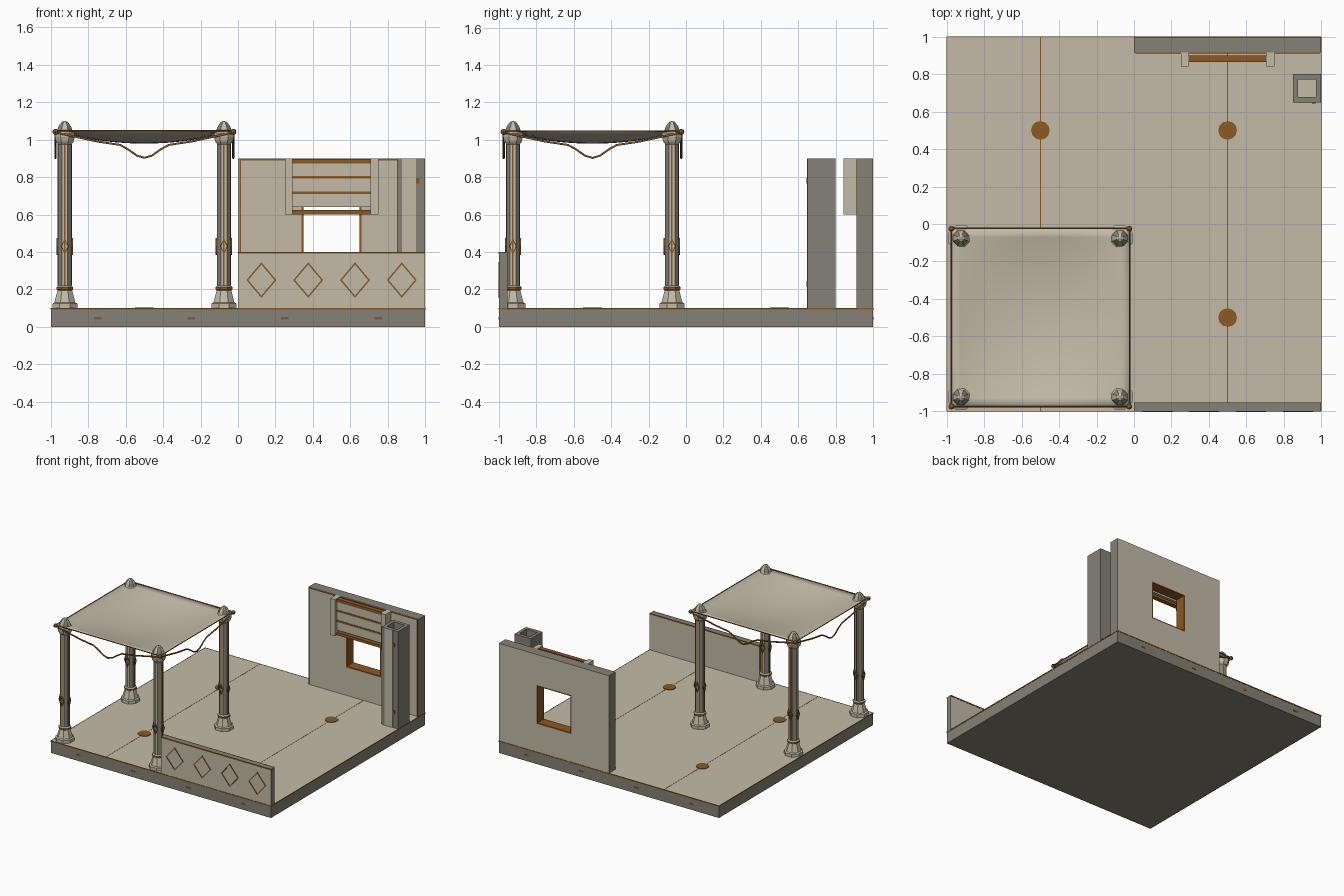
import bpy, bmesh, math
from mathutils import Matrix, Vector

if "Cube" in bpy.data.objects:
    bpy.data.objects.remove(bpy.data.objects["Cube"], do_unlink=True)


def material(name, rgb):
    m = bpy.data.materials.new(name)
    m.use_nodes = True
    m.diffuse_color = (*rgb, 1)
    m.node_tree.nodes["Principled BSDF"].inputs["Base Color"].default_value = (*rgb, 1)
    return m


BEIGE = material("warm beige", (0.55, 0.5, 0.395))
GREY = material("stone grey", (0.235, 0.222, 0.18))
BRONZE = material("brown bronze", (0.26, 0.1, 0.017))


def finish(name, bm, mats, rule=None):
    bm.normal_update()
    if rule:
        for f in bm.faces:
            f.material_index = rule(f)
    mesh = bpy.data.meshes.new(name)
    bm.to_mesh(mesh)
    bm.free()
    for m in mats:
        mesh.materials.append(m)
    ob = bpy.data.objects.new(name, mesh)
    bpy.context.collection.objects.link(ob)
    return ob


def boxes(name, spans, mats, rule=None):
    """One object from boxes given as (x0, x1, y0, y1, z0, z1)."""
    bm = bmesh.new()
    for x0, x1, y0, y1, z0, z1 in spans:
        mat = Matrix.Translation(((x0 + x1) / 2, (y0 + y1) / 2, (z0 + z1) / 2))
        mat = mat @ Matrix.Diagonal((x1 - x0, y1 - y0, z1 - z0, 1))
        bmesh.ops.create_cube(bm, size=1, matrix=mat)
    return finish(name, bm, mats, rule)


def diamond(name, centre, half_w, half_h, line, turn=0.0, depth=0.006):
    """Thin diamond outline, facing -y before it is turned about z."""
    bm = bmesh.new()
    k = line / half_w
    spin = Matrix.Translation(centre) @ Matrix.Rotation(turn, 4, 'Z')
    dirs = [(half_w, 0), (0, half_h), (-half_w, 0), (0, -half_h)]
    rings = [[bm.verts.new(spin @ Vector((x * s, 0, z * s))) for x, z in dirs] for s in (1, 1 - k)]
    for i in range(4):
        j = (i + 1) % 4
        bm.faces.new((rings[0][i], rings[0][j], rings[1][j], rings[1][i]))
    ob = finish(name, bm, [BRONZE])
    sol = ob.modifiers.new("thickness", 'SOLIDIFY')
    sol.thickness, sol.offset = depth, 0
    return ob


def tube(name, points, radius, cyclic=False):
    cu = bpy.data.curves.new(name, 'CURVE')
    cu.dimensions = '3D'
    cu.bevel_depth, cu.bevel_resolution = radius, 1
    sp = cu.splines.new('POLY')
    sp.points.add(len(points) - 1)
    for p, co in zip(sp.points, points):
        p.co = (*co, 1)
    sp.use_cyclic_u = cyclic
    cu.materials.append(BRONZE)
    ob = bpy.data.objects.new(name, cu)
    bpy.context.collection.objects.link(ob)


def top_rule(f):
    return 0 if f.normal.z > 0.5 else 1


def wall_rule(f):
    return 0 if abs(f.normal.y) > 0.5 else 1


# Floor slab with trim, seams, discs and edge marks
boxes("floor_slab", [(-1, 1, -1, 1, 0, 0.1)], [BEIGE, GREY], top_rule)
e = 0.002
boxes("floor_trim", [(-1, 1, -1 - e, -1 + e, 0.092, 0.101), (-1, 1, 1 - e, 1 + e, 0.092, 0.101),
                     (-1 - e, -1 + e, -1, 1, 0.092, 0.101), (1 - e, 1 + e, -1, 1, 0.092, 0.101)], [BRONZE])
boxes("floor_seams", [(x - e, x + e, -1, 1, 0.099, 0.101) for x in (-0.5, 0.5)], [BRONZE])
boxes("slab_marks", [(x - 0.02, x + 0.02, s - e, s + e, 0.04, 0.053)
                     for x in (-0.75, -0.25, 0.25, 0.75) for s in (-1, 1)], [BRONZE])
bm = bmesh.new()
for x in (-0.5, 0.5):
    for y in (-0.5, 0.5):
        bmesh.ops.create_cone(bm, cap_ends=True, segments=12, radius1=0.05, radius2=0.05, depth=0.006,
                              matrix=Matrix.Translation((x, y, 0.101)))
finish("floor_discs", bm, [BRONZE])

# Low front wall with diamond ornaments
boxes("low_wall", [(0, 1, -1, -0.955, 0.1, 0.4)], [BEIGE, GREY], wall_rule)
boxes("low_wall_trim", [(0, 1, y - e, y + e, 0.391, 0.401) for y in (-1, -0.955)], [BRONZE])
for i in range(4):
    diamond("wall_diamond", (0.125 + i * 0.25, -1, 0.25), 0.08, 0.095, 0.01)

# Tall back wall with a window opening and thin trim on its inner face
boxes("back_wall", [(0, 0.34, 0.915, 1, 0.1, 0.9), (0.66, 1, 0.915, 1, 0.1, 0.9),
                    (0.34, 0.66, 0.915, 1, 0.1, 0.33), (0.34, 0.66, 0.915, 1, 0.65, 0.9)],
      [BEIGE, GREY], wall_rule)
boxes("window_frame", [(0.34, 0.35, 0.914, 1.0, 0.33, 0.65), (0.65, 0.66, 0.914, 1.0, 0.33, 0.65),
                       (0.35, 0.65, 0.914, 1.0, 0.33, 0.34), (0.35, 0.65, 0.914, 1.0, 0.64, 0.65)], [BRONZE])
boxes("back_wall_trim", [(0.007, 0.015, 0.912, 0.916, 0.1, 0.895), (0.985, 0.993, 0.912, 0.916, 0.1, 0.895),
                         (0.007, 0.993, 0.912, 0.916, 0.889, 0.896)], [BRONZE])

# Rolling shutter between two side brackets
boxes("shutter_brackets", [(0.25, 0.292, 0.842, 0.916, 0.6, 0.9), (0.708, 0.75, 0.842, 0.916, 0.6, 0.9)], [BEIGE])
boxes("shutter_slats", [(0.292, 0.708, 0.868, 0.895, 0.64, 0.892)], [BEIGE])
boxes("shutter_bars", [(0.292, 0.708, 0.864, 0.9, z - h, z + h)
                       for z, h in ((0.885, 0.012), (0.8, 0.007), (0.716, 0.007), (0.612, 0.011))], [BRONZE])

# Hollow square shaft with a door panel and hinges
boxes("hollow_shaft", [(0.85, 0.877, 0.65, 0.8, 0.1, 0.9), (0.973, 1, 0.65, 0.8, 0.1, 0.9),
                       (0.877, 0.973, 0.65, 0.677, 0.1, 0.9), (0.877, 0.973, 0.773, 0.8, 0.1, 0.9)], [GREY])
boxes("shaft_door", [(0.877, 0.952, 0.647, 0.651, 0.1, 0.9)], [BEIGE])
boxes("door_hinges", [(0.95, 0.97, 0.644, 0.651, z - 0.015, z + 0.015) for z in (0.23, 0.78)], [BRONZE])

# Four octagonal columns
PROFILE = [(0.067, 0.1), (0.067, 0.125), (0.056, 0.13), (0.039, 0.195), (0.045, 0.2), (0.045, 0.212),
           (0.036, 0.22), (0.036, 0.975), (0.047, 0.99), (0.053, 1.015), (0.053, 1.035), (0.042, 1.045),
           (0.034, 1.07), (0.016, 1.095), (0.002, 1.1)]


def column_rule(f):
    c, n = f.calc_center_median(), f.normal
    if 0.199 < c.z < 0.213:
        return 2
    diagonal = min(abs(n.x), abs(n.y)) > 0.2
    return 1 if diagonal and (0.22 < c.z < 0.97 or c.z > 1.04) else 0


def column(cx, cy):
    bm = bmesh.new()
    rings = []
    for r, z in PROFILE:
        r /= math.cos(math.pi / 8)
        angles = [math.pi / 8 + k * math.pi / 4 for k in range(8)]
        rings.append([bm.verts.new((r * math.cos(a), r * math.sin(a), z)) for a in angles])
    for lo, hi in zip(rings, rings[1:]):
        for k in range(8):
            j = (k + 1) % 8
            bm.faces.new((lo[k], lo[j], hi[j], hi[k]))
    bm.faces.new(rings[-1])
    ob = finish("column", bm, [BEIGE, GREY, BRONZE], column_rule)
    ob.location = (cx, cy, 0)
    strips = boxes("column_strips", [(-0.004, 0.004, -0.038, 0.038, 0.22, 0.98),
                                     (-0.038, 0.038, -0.004, 0.004, 0.22, 0.98)], [BRONZE])
    strips.location = (cx, cy, 0)
    for k in range(4):
        a = k * math.pi / 2
        diamond("column_diamond", (cx + 0.04 * math.sin(a), cy - 0.04 * math.cos(a), 0.43),
                0.02, 0.045, 0.006, a, 0.008)


for x in (-0.925, -0.075):
    for y in (-0.925, -0.075):
        column(x, y)

# Sagging cloth canopy
MID, HALF, TOP = -0.5, 0.475, 1.047
bm = bmesh.new()
bmesh.ops.create_grid(bm, x_segments=20, y_segments=20, size=HALF)
for v in bm.verts:
    u, w = v.co.x / HALF, v.co.y / HALF
    v.co = (v.co.x + MID, v.co.y + MID, TOP - 0.065 * (1 - u * u) * (1 - w * w))
for f in bm.faces:
    f.smooth = True
canopy = finish("canopy", bm, [BEIGE])
canopy.modifiers.new("thickness", 'SOLIDIFY').thickness = 0.003

# Canopy hem, corner knobs and hanging garlands
corners = [(MID + sx * HALF, MID + sy * HALF, TOP) for sx, sy in ((-1, -1), (1, -1), (1, 1), (-1, 1))]
tube("canopy_hem", corners, 0.004, True)
bm = bmesh.new()
for c in corners:
    bmesh.ops.create_uvsphere(bm, u_segments=8, v_segments=6, radius=0.016,
                              matrix=Matrix.Translation((c[0], c[1], TOP - 0.005)))
finish("corner_knobs", bm, [BRONZE])
DROP = [(-0.475, 1.04), (-0.39, 1.02), (-0.25, 0.99), (-0.13, 0.972), (-0.09, 0.95), (-0.04, 0.915), (0, 0.903)]
DROP += [(-t, z) for t, z in reversed(DROP[:-1])]
for side in (-HALF, HALF):
    tube("garland", [(MID + t, MID + side, z) for t, z in DROP], 0.006)
    tube("garland", [(MID + side, MID + t, z) for t, z in DROP], 0.006)
